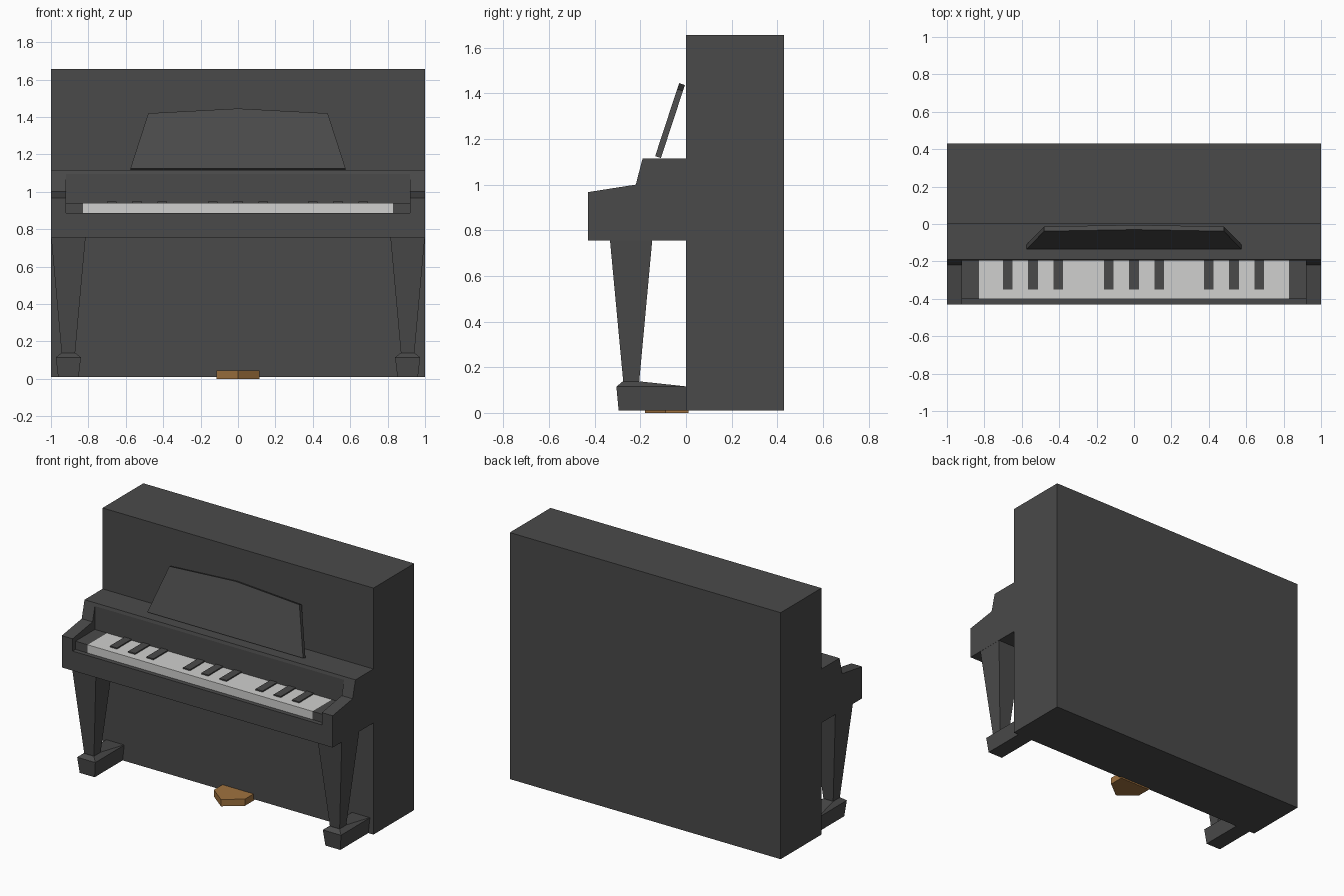
import bpy
import bmesh

if "Cube" in bpy.data.objects:
    bpy.data.objects.remove(bpy.data.objects["Cube"], do_unlink=True)


def material(name, rgb):
    mat = bpy.data.materials.new(name)
    mat.use_nodes = True
    mat.diffuse_color = (*rgb, 1)
    mat.node_tree.nodes["Principled BSDF"].inputs["Base Color"].default_value = (*rgb, 1)
    return mat


black = material("charcoal lacquer", (0.068, 0.068, 0.068))
ivory = material("ivory", (0.63, 0.63, 0.62))
wood = material("brown wood", (0.35, 0.17, 0.05))


def loft(name, rings, mat):
    """Solid through matching rings of points, capped at both ends."""
    bm = bmesh.new()
    loops = [[bm.verts.new(p) for p in ring] for ring in rings]
    for a, b in zip(loops, loops[1:]):
        for i in range(len(a)):
            j = (i + 1) % len(a)
            bm.faces.new((a[i], a[j], b[j], b[i]))
    bm.faces.new(loops[0])
    bm.faces.new(loops[-1])
    bmesh.ops.recalc_face_normals(bm, faces=bm.faces)
    mesh = bpy.data.meshes.new(name)
    bm.to_mesh(mesh)
    bm.free()
    mesh.materials.append(mat)
    obj = bpy.data.objects.new(name, mesh)
    bpy.context.collection.objects.link(obj)
    return obj


def rect(x0, x1, y0, y1, z):
    return [(x0, y0, z), (x1, y0, z), (x1, y1, z), (x0, y1, z)]


def box(name, x0, x1, y0, y1, z0, z1, mat):
    return loft(name, [rect(x0, x1, y0, y1, z) for z in (z0, z1)], mat)


# Cabinet
box("cabinet", -1, 1, 0, 0.43, 0.01, 1.655, black)

# Keyboard case: side profile with the key well cut out between the cheeks
profile = [(0, 0.755), (-0.43, 0.755), (-0.43, 0.967),
           (-0.22, 1.0), (-0.19, 1.115), (0, 1.115)]
case = loft("keyboard_case", [[(x, y, z) for y, z in profile] for x in (-1, 1)], black)
cutter = box("key_well_cutter", -0.92, 0.92, -0.6, -0.195, 0.885, 1.3, black)
cutter.hide_render = True
cut = case.modifiers.new("key well", 'BOOLEAN')
cut.operation = 'DIFFERENCE'
cut.solver = 'EXACT'
cut.object = cutter
bpy.context.view_layer.objects.active = case
bpy.ops.object.modifier_apply(modifier=cut.name)
bpy.data.objects.remove(cutter, do_unlink=True)

# Keys: one ivory slab with three groups of three raised keys
box("white_keys", -0.83, 0.83, -0.4, -0.195, 0.885, 0.94, ivory)
for group in (-0.54, 0, 0.535):
    for step in (-0.135, 0, 0.135):
        x = group + step
        box("black_key", x - 0.026, x + 0.026, -0.35, -0.195, 0.93, 0.948, black)

# Music stand: a leaning board with a peaked top
outline = [(-0.575, 0), (0.575, 0), (0.48, 0.92), (0, 1), (-0.48, 0.92)]
loft("music_stand", [[(x, y + 0.105 * t, z + 0.32 * t) for x, t in outline]
                     for y, z in ((-0.135, 1.125), (-0.11, 1.116))], black)

# Legs, feet and key blocks on both sides
for side, label in ((1, "left"), (-1, "right")):
    c = 0.907 * side
    box(label + "_key_block", *sorted((0.83 * side, 0.92 * side)),
        -0.4, -0.195, 0.885, 0.94, black)
    loft(label + "_leg", [rect(c - 0.036, c + 0.036, -0.275, -0.205, 0.137),
                          rect(c - 0.092, c + 0.092, -0.333, -0.148, 0.756)], black)
    foot = [rect(c - 0.055, c + 0.055, -0.295, 0.01, 0.01),
            rect(c - 0.067, c + 0.067, -0.305, 0.01, 0.115),
            rect(c - 0.037, c + 0.037, -0.277, -0.203, 0.138)]
    loft(label + "_foot", foot, black)

# Pedal block
plan = [(-0.115, 0.01), (-0.115, -0.09), (0, -0.18), (0.115, -0.09), (0.115, 0.01)]
loft("pedal_block", [[(x, y, z) for x, y in plan] for z in (0, 0.045)], wood)
